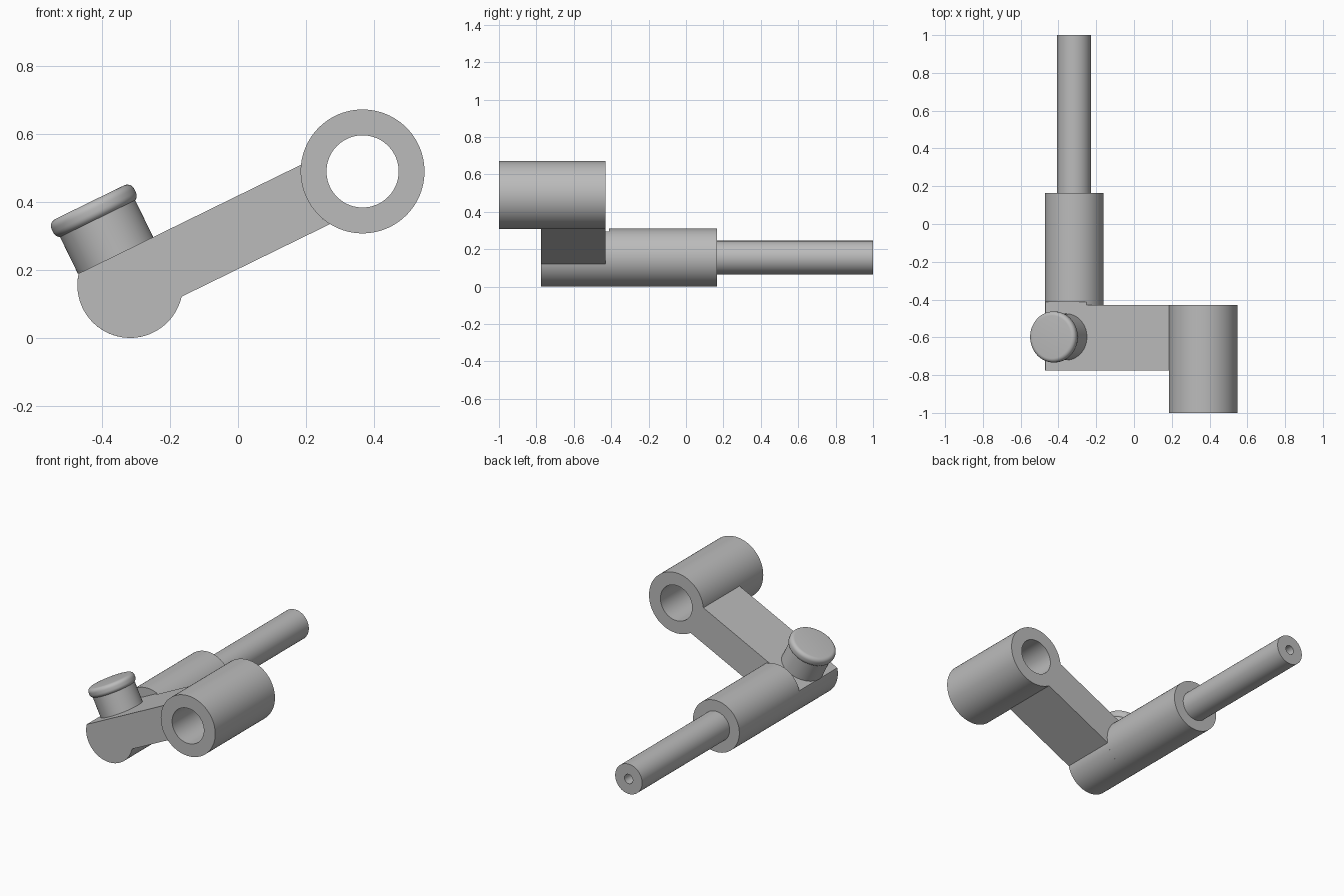
import bpy, bmesh
from math import sin, cos, pi, asin, atan2, hypot, sqrt, radians
from mathutils import Matrix

if "Cube" in bpy.data.objects:
    bpy.data.objects.remove(bpy.data.objects["Cube"])

grey = bpy.data.materials.new("plain grey")
grey.use_nodes = True
colour = (0.5, 0.5, 0.5, 1)
grey.diffuse_color = colour
grey.node_tree.nodes["Principled BSDF"].inputs["Base Color"].default_value = colour

# Main dimensions
HUB, HUB_R = (-0.317, 0.155), 0.155
BOSS, BOSS_R = (0.366, 0.489), 0.182
HALF = 0.097                       # half the arm's thickness
FRONT, BACK, NOTCH = -0.775, -0.43, -0.412
dx, dz = BOSS[0] - HUB[0], BOSS[1] - HUB[1]
LENGTH, TILT = hypot(dx, dz), atan2(dz, dx)


def finish(name, bm, matrix):
    bmesh.ops.remove_doubles(bm, verts=bm.verts, dist=1e-5)
    bm.transform(matrix)
    bmesh.ops.recalc_face_normals(bm, faces=bm.faces)
    mesh = bpy.data.meshes.new(name)
    bm.to_mesh(mesh)
    bm.free()
    mesh.materials.append(grey)
    ob = bpy.data.objects.new(name, mesh)
    bpy.context.collection.objects.link(ob)
    bpy.ops.object.select_all(action="DESELECT")
    ob.select_set(True)
    bpy.context.view_layer.objects.active = ob
    bpy.ops.object.shade_smooth_by_angle(angle=radians(30))
    return ob


def lathe(name, profile, matrix, closed=False, steps=96):
    """Turn (radius, height) points around local z."""
    bm = bmesh.new()
    vs = [bm.verts.new((r, 0, h)) for r, h in profile]
    pairs = list(zip(vs, vs[1:]))
    if closed:
        pairs.append((vs[-1], vs[0]))
    edges = [bm.edges.new(p) for p in pairs]
    bmesh.ops.spin(bm, geom=vs + edges, cent=(0, 0, 0), axis=(0, 0, 1),
                   angle=2 * pi, steps=steps)
    return finish(name, bm, matrix)


def prism(name, outline, y0, y1, matrix):
    """Extrude an outline in the local xz plane from y0 to y1."""
    bm = bmesh.new()
    face = bm.faces.new([bm.verts.new((x, y0, z)) for x, z in outline])
    new = bmesh.ops.extrude_face_region(bm, geom=[face])["geom"]
    bmesh.ops.translate(bm, vec=(0, y1 - y0, 0),
                        verts=[v for v in new if isinstance(v, bmesh.types.BMVert)])
    return finish(name, bm, matrix)


def arc(cx, radius, a0, a1, n):
    return [(cx + radius * cos(a0 + (a1 - a0) * i / n),
             radius * sin(a0 + (a1 - a0) * i / n)) for i in range(n + 1)]


def along_y(centre):
    return Matrix.Translation((centre[0], 0, centre[1])) @ Matrix.Rotation(-pi / 2, 4, "X")


arm_frame = Matrix.Translation((HUB[0], 0, HUB[1])) @ Matrix.Rotation(-TILT, 4, "Y")

# Round hub with the thinner rod and its centre hole
lathe("hub_and_rod",
      [(0, NOTCH), (HUB_R, NOTCH), (HUB_R, 0.165), (0.09, 0.165), (0.09, 1),
       (0.028, 1), (0.028, 0.8), (0, 0.8)], along_y(HUB))

# Arm with the rounded hub end, stopping against the boss
a, b = asin(HALF / HUB_R), asin(HALF / BOSS_R)
prism("arm", arc(0, HUB_R, pi - a, 2 * pi - a, 48)
      + arc(LENGTH, BOSS_R, pi + b, pi - b, 18), FRONT, BACK, arm_frame)

# Short flat-topped step between arm and hub
prism("hub_step", arc(0, HUB_R, pi - a, 2 * pi + a, 70), BACK, NOTCH, arm_frame)

# Hollow boss at the arm's far end
lathe("boss_sleeve", [(BOSS_R, -1), (BOSS_R, BACK), (0.106, BACK), (0.106, -1)],
      along_y(BOSS), closed=True)

# Button standing square to the arm's flat top
button_frame = arm_frame @ Matrix.Translation((0, -0.598, HALF))
lathe("button_neck", [(0, 0), (0.123, 0), (0.123, 0.13), (0, 0.13)], button_frame)
fillet = 0.022
rim = 0.135 - fillet
low = [(rim + fillet * cos(t * pi / 12), 0.118 + fillet + fillet * sin(t * pi / 12))
       for t in range(-6, 1)]
high = [(rim + fillet * cos(t * pi / 12), 0.174 - fillet + fillet * sin(t * pi / 12))
        for t in range(0, 7)]
lathe("button_head", [(0, 0.118)] + low + high + [(0, 0.174)], button_frame)
